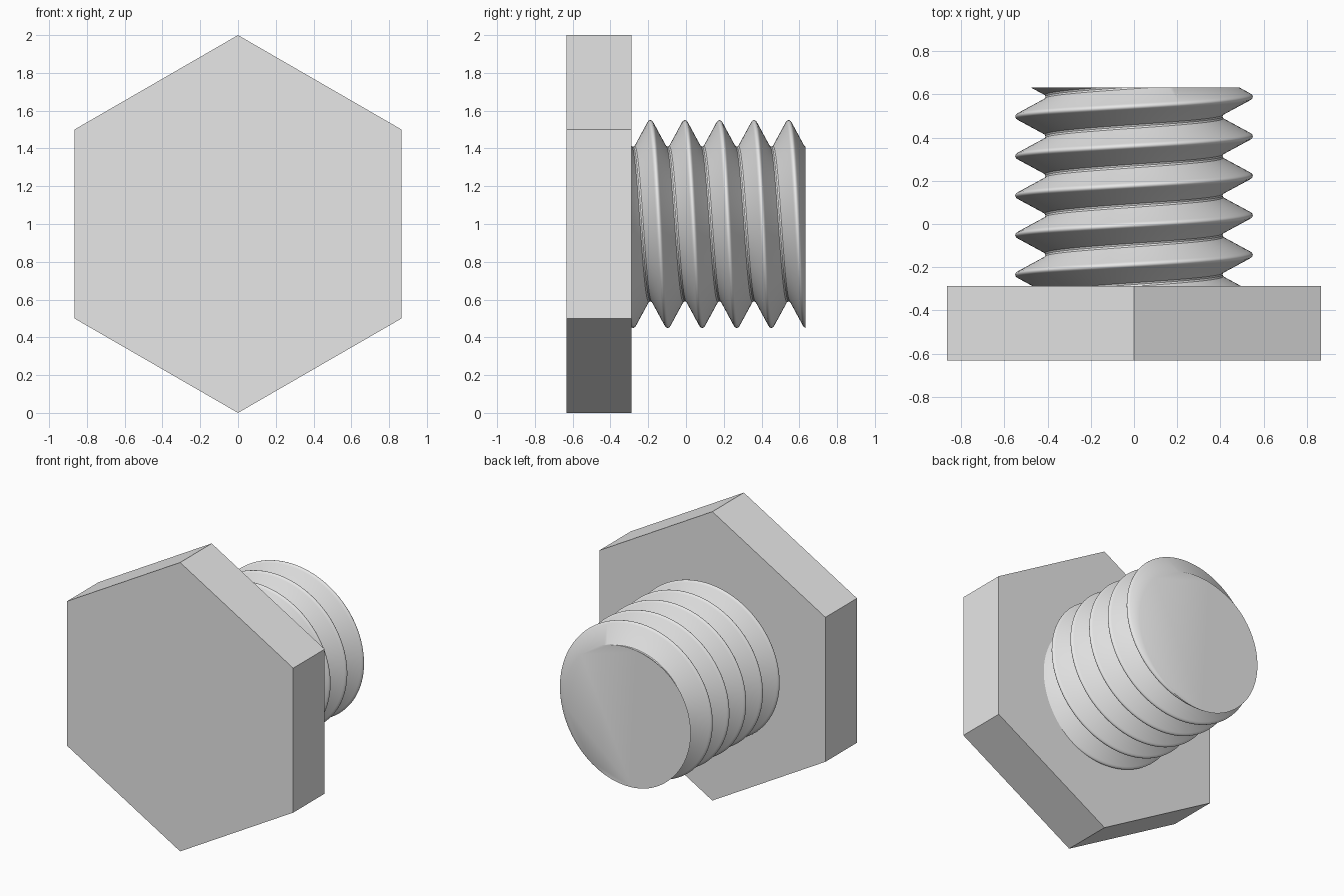
import bpy
import bmesh
from math import cos, sin, pi, radians
from mathutils import Matrix, Vector

cube = bpy.data.objects.get("Cube")
if cube:
    bpy.data.objects.remove(cube, do_unlink=True)

CENTRE_Z = 1.0
HEAD_FRONT, HEAD_BACK, TIP = -0.633, -0.288, 0.633
PITCH = 0.183
SEGMENTS = 128
CREST_Y = 0.04      # crest position on the +x side

steel = bpy.data.materials.new("grey_steel")
steel.use_nodes = True
steel.diffuse_color = (0.8, 0.8, 0.8, 1)
steel.node_tree.nodes["Principled BSDF"].inputs["Base Color"].default_value = steel.diffuse_color


def make_object(name, bm):
    bmesh.ops.recalc_face_normals(bm, faces=bm.faces[:])
    mesh = bpy.data.meshes.new(name)
    bm.to_mesh(mesh)
    bm.free()
    mesh.materials.append(steel)
    obj = bpy.data.objects.new(name, mesh)
    bpy.context.collection.objects.link(obj)
    return obj


# Hexagonal head, corner upwards
bm = bmesh.new()
bmesh.ops.create_cone(bm, cap_ends=True, segments=6, radius1=1, radius2=1,
                      depth=HEAD_BACK - HEAD_FRONT)
top_corner = max(bm.verts, key=lambda v: v.co.y)
turn = Vector((0, 1)).angle_signed(top_corner.co.xy)
bmesh.ops.rotate(bm, verts=bm.verts, matrix=Matrix.Rotation(turn, 3, "Z"))
bmesh.ops.rotate(bm, verts=bm.verts, matrix=Matrix.Rotation(pi / 2, 3, "X"))
bmesh.ops.translate(bm, verts=bm.verts,
                    vec=(0, (HEAD_FRONT + HEAD_BACK) / 2, CENTRE_Z))
make_object("hex_head", bm)

# One thread tooth: offset along the axis and radius, crest to root, mirrored
half = [(0, 0.55), (0.005, 0.549), (0.010, 0.545), (0.015, 0.537),
        (0.078, 0.420), (0.083, 0.413), (PITCH / 2, 0.41)]
tooth = [(-y, r) for y, r in reversed(half[1:])] + half[:-1]
n = len(tooth)

# Helical grid; the seam joins each tooth to its neighbour
bm = bmesh.new()
columns = []
for i in range(SEGMENTS):
    a = 2 * pi * i / SEGMENTS
    shift = CREST_Y - PITCH * i / SEGMENTS
    columns.append([bm.verts.new((r * cos(a), shift + k * PITCH + y, CENTRE_Z + r * sin(a)))
                    for k in range(-4, 7) for y, r in tooth])
rows = len(columns[0])
for i in range(SEGMENTS):
    seam = i == SEGMENTS - 1
    this, other = columns[i], columns[(i + 1) % SEGMENTS]
    step = n if seam else 0
    for j in range(step, rows - 1):
        bm.faces.new((this[j], this[j + 1], other[j + 1 - step], other[j - step]))

# Trim both ends flat and cap them
for y, side in ((HEAD_BACK - 0.005, -1), (TIP, 1)):
    cut = bmesh.ops.bisect_plane(bm, geom=bm.verts[:] + bm.edges[:] + bm.faces[:],
                                 dist=1e-6, plane_co=(0, y, 0), plane_no=(0, side, 0),
                                 clear_outer=True)
    rim = [e for e in cut["geom_cut"] if isinstance(e, bmesh.types.BMEdge)]
    bmesh.ops.contextual_create(bm, geom=rim)
shank = make_object("threaded_shank", bm)

bpy.ops.object.select_all(action="DESELECT")
shank.select_set(True)
bpy.context.view_layer.objects.active = shank
bpy.ops.object.shade_smooth_by_angle(angle=radians(35))
